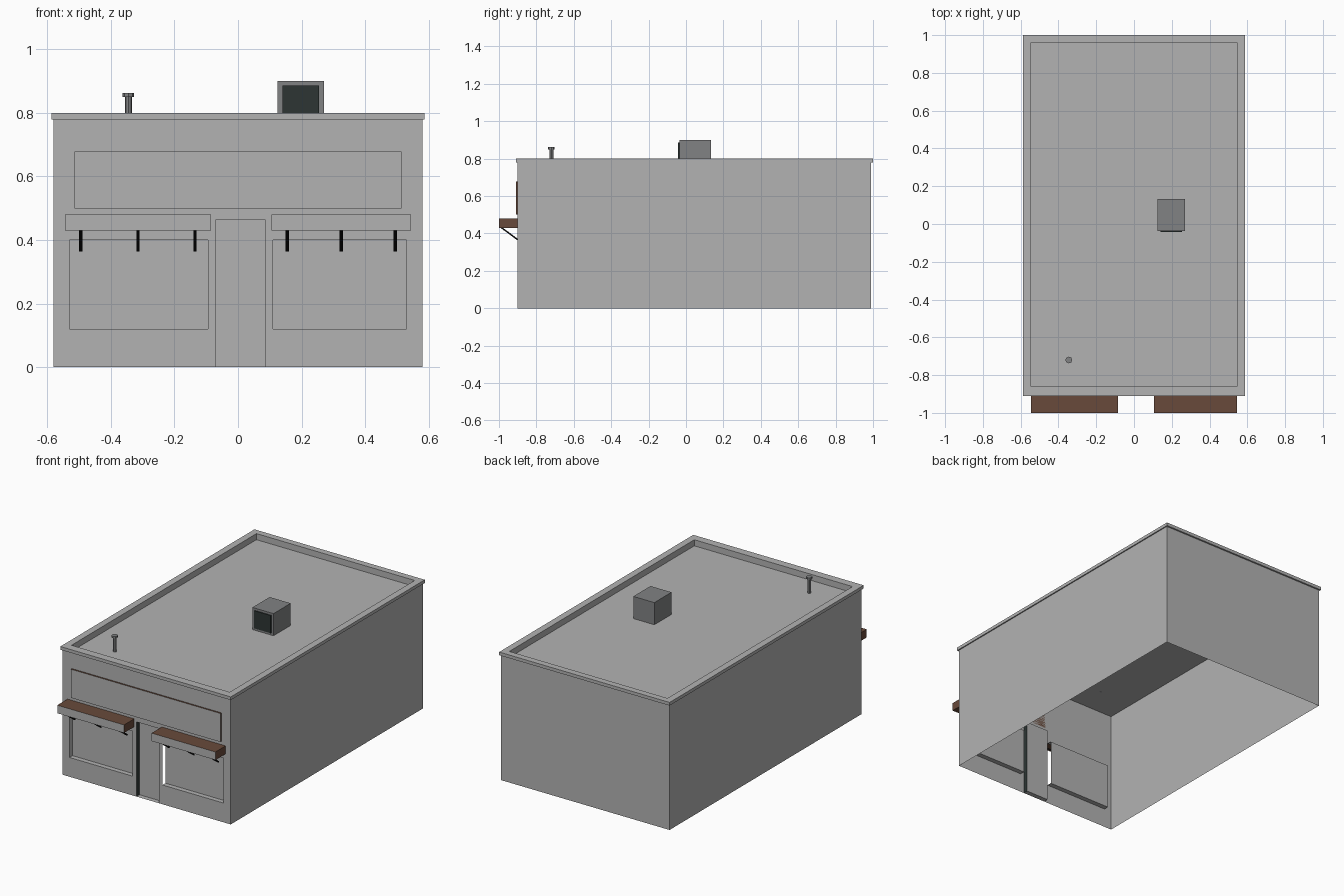
import bpy, bmesh
from math import atan2, hypot
from mathutils import Matrix, Vector

if "Cube" in bpy.data.objects:
    bpy.data.objects.remove(bpy.data.objects["Cube"])


def material(name, r, g, b):
    m = bpy.data.materials.new(name)
    m.use_nodes = True
    m.diffuse_color = (r, g, b, 1)
    m.node_tree.nodes["Principled BSDF"].inputs["Base Color"].default_value = (r, g, b, 1)
    return m


GREY = material("wall grey", 0.45, 0.45, 0.45)
METAL = material("metal grey", 0.22, 0.225, 0.23)
BROWN = material("wood brown", 0.14, 0.068, 0.043)
DARK = material("dark green grey", 0.026, 0.036, 0.034)
BLACK = material("bracket black", 0.004, 0.004, 0.004)


def finish(name, bm, *mats):
    me = bpy.data.meshes.new(name)
    bm.normal_update()
    bm.to_mesh(me)
    bm.free()
    ob = bpy.data.objects.new(name, me)
    for m in mats:
        me.materials.append(m)
    bpy.context.scene.collection.objects.link(ob)
    return ob


def box(name, x0, x1, y0, y1, z0, z1, mat, front=None):
    """Box whose front face may take a second colour."""
    bm = bmesh.new()
    bmesh.ops.create_cube(bm, size=1)
    for v in bm.verts:
        v.co = ((x0 + x1) / 2 + v.co.x * (x1 - x0),
                (y0 + y1) / 2 + v.co.y * (y1 - y0),
                (z0 + z1) / 2 + v.co.z * (z1 - z0))
    bm.normal_update()
    if front:
        for f in bm.faces:
            f.material_index = int(f.normal.y < -0.9)
    return finish(name, bm, mat, *([front] if front else []))


def quad(bm, *pts, mat=0):
    f = bm.faces.new([bm.verts.new(p) for p in pts])
    f.material_index = mat


FRONT, RECESS = -0.9, -0.87
EAVE, ROOF = 0.78, 0.762
W = 0.58

# Side walls, back wall, overhanging lip and sunken roof: rectangular loops joined in turn
bm = bmesh.new()


def loop(hx, y0, y1, z):
    return [bm.verts.new(p) for p in
            ((-hx, y0, z), (hx, y0, z), (hx, y1, z), (-hx, y1, z))]


loops = [loop(W, FRONT, 0.99, 0), loop(W, FRONT, 0.99, EAVE),
         loop(0.587, -0.91, 1, EAVE), loop(0.587, -0.91, 1, 0.8),
         loop(0.545, -0.86, 0.96, 0.8), loop(0.545, -0.86, 0.96, ROOF)]
for n, (a, b) in enumerate(zip(loops, loops[1:])):
    for i in range(4):
        if n == 0 and i == 0:
            continue  # the front wall is built separately
        j = (i + 1) % 4
        bm.faces.new((a[i], a[j], b[j], b[i]))
bm.faces.new(loop(W, FRONT, 0.99, ROOF))
finish("walls_and_roof", bm, GREY)

# Front wall: a grid of panels with the windows and the door set back
bm = bmesh.new()
xs = (-W, -0.53, -0.095, -0.07, 0.085, 0.11, 0.53, W)
zs = (0, 0.12, 0.4, 0.465, EAVE)
openings = [(1, 2, 1, 2), (5, 6, 1, 2), (3, 4, 0, 3)]  # column and row ranges
for c in range(len(xs) - 1):
    for r in range(len(zs) - 1):
        inside = any(a <= c < b and p <= r < q for a, b, p, q in openings)
        y = RECESS if inside else FRONT
        quad(bm, (xs[c], y, zs[r]), (xs[c + 1], y, zs[r]),
             (xs[c + 1], y, zs[r + 1]), (xs[c], y, zs[r + 1]))

# Reveals: dark beside the door, windows open on the edge next to the door
for n, (a, b, p, q) in enumerate(openings):
    x0, x1, z0, z1 = xs[a], xs[b], zs[p], zs[q]
    side = int(n == 2)
    if n != 1:
        quad(bm, (x0, FRONT, z0), (x0, RECESS, z0), (x0, RECESS, z1), (x0, FRONT, z1), mat=side)
    if n != 0:
        quad(bm, (x1, RECESS, z0), (x1, FRONT, z0), (x1, FRONT, z1), (x1, RECESS, z1), mat=side)
    quad(bm, (x0, FRONT, z0), (x1, FRONT, z0), (x1, RECESS, z0), (x0, RECESS, z0))
    quad(bm, (x0, RECESS, z1), (x1, RECESS, z1), (x1, FRONT, z1), (x0, FRONT, z1))
bmesh.ops.remove_doubles(bm, verts=bm.verts, dist=0.0005)
finish("front_wall", bm, GREY, DARK)

# Sign board
box("sign_board", -0.515, 0.515, -0.91, FRONT, 0.5, 0.678, BROWN, GREY)


# Awnings on slanted brackets
def bracket(name, x):
    a, b = Vector((x, FRONT, 0.367)), Vector((x, -0.988, 0.432))
    d = b - a
    ob = box(name, -0.005, 0.005, -d.length / 2, d.length / 2, -0.004, 0.004, BLACK)
    ob.data.transform(Matrix.Translation((a + b) / 2)
                      @ Matrix.Rotation(atan2(d.z, d.y), 4, "X"))


for side, x0, x1, props in (("right", -0.545, -0.085, (-0.495, -0.315, -0.135)),
                            ("left", 0.105, 0.545, (0.155, 0.325, 0.495))):
    box(side + "_awning", x0, x1, -1, FRONT, 0.43, 0.48, BROWN, GREY)
    for i, x in enumerate(props):
        bracket(f"{side}_awning_bracket_{i + 1}", x)

# Rooftop air unit with a dark grille
box("air_unit", 0.125, 0.27, -0.036, 0.133, ROOF, 0.9, METAL)
box("air_unit_grille", 0.14, 0.255, -0.042, -0.036, 0.776, 0.886, DARK)

# Vent pipe with a cap
for name, radius, z0, z1 in (("vent_pipe", 0.011, ROOF, 0.85),
                             ("vent_cap", 0.018, 0.85, 0.862)):
    bm = bmesh.new()
    bmesh.ops.create_cone(bm, cap_ends=True, segments=8, radius1=radius, radius2=radius,
                          depth=z1 - z0,
                          matrix=Matrix.Translation((-0.345, -0.72, (z0 + z1) / 2)))
    finish(name, bm, METAL)
